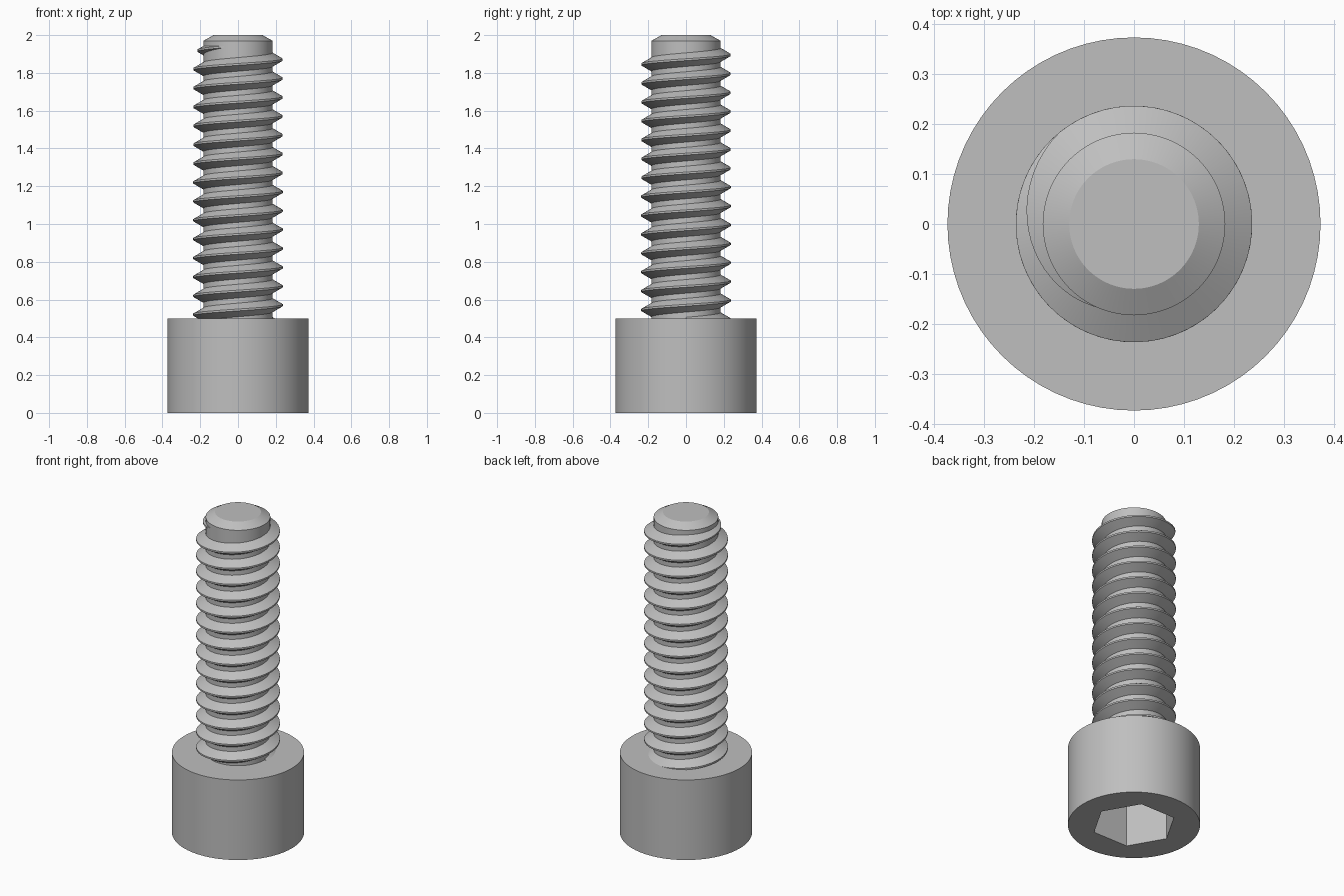
import bpy, bmesh
from math import cos, sin, pi, radians

HEAD_R, HEAD_H = 0.374, 0.5
HEX_R, HEX_DEPTH = 0.24, 0.3
CORE_R, CREST_R, TIP_R = 0.183, 0.237, 0.13
TOP, CHAMFER_Z = 2.0, 1.97
PITCH = 0.1
SEGS = 72

if "Cube" in bpy.data.objects:
    bpy.data.objects.remove(bpy.data.objects["Cube"], do_unlink=True)

steel = bpy.data.materials.new("grey steel")
steel.use_nodes = True
GREY = (0.52, 0.52, 0.52, 1.0)
steel.diffuse_color = GREY
steel.node_tree.nodes["Principled BSDF"].inputs["Base Color"].default_value = GREY


def ring(bm, radius, z, count):
    return [bm.verts.new((radius * cos(2 * pi * i / count),
                          radius * sin(2 * pi * i / count), z)) for i in range(count)]


def skin(bm, a, b):
    """Join two closed rings with quads."""
    n = len(a)
    for i in range(n):
        j = (i + 1) % n
        bm.faces.new((a[i], a[j], b[j], b[i]))


def finish(bm, name):
    bmesh.ops.recalc_face_normals(bm, faces=bm.faces[:])
    mesh = bpy.data.meshes.new(name)
    bm.to_mesh(mesh)
    bm.free()
    mesh.materials.append(steel)
    obj = bpy.data.objects.new(name, mesh)
    bpy.context.collection.objects.link(obj)
    bpy.ops.object.select_all(action='DESELECT')
    obj.select_set(True)
    bpy.context.view_layer.objects.active = obj
    bpy.ops.object.shade_smooth_by_angle(angle=radians(25))
    return obj


# Cylindrical head with a hexagonal socket in its underside
bm = bmesh.new()
low, high = ring(bm, HEAD_R, 0, SEGS), ring(bm, HEAD_R, HEAD_H, SEGS)
mouth, floor = ring(bm, HEX_R, 0, 6), ring(bm, HEX_R, HEX_DEPTH, 6)
skin(bm, low, high)
skin(bm, mouth, floor)
bm.faces.new(high)
bm.faces.new(floor)
rim = [e for e in bm.edges if all(v.co.z < 1e-6 for v in e.verts)]
bmesh.ops.triangle_fill(bm, edges=rim, use_beauty=True)
finish(bm, "socket_head")

# Plain core of the shank with a chamfered tip
bm = bmesh.new()
rings = [ring(bm, r, z, SEGS) for r, z in
         ((CORE_R, HEAD_H - 0.05), (CORE_R, CHAMFER_Z), (TIP_R, TOP))]
for a, b in zip(rings, rings[1:]):
    skin(bm, a, b)
bm.faces.new(rings[0])
bm.faces.new(rings[-1])
finish(bm, "shank_core")

# Helical thread: starts inside the head, fades into the core near the tip
bm = bmesh.new()
PEAK_Z = 0.47                       # crest height at angle zero
STEPS = 60
start, fade, end = 0.0, 14 + 130 / 360, 14 + 255 / 360
count = int((end - start) * STEPS)
root_r = CORE_R - 0.004
sections = []
for i in range(count + 1):
    turn = start + (end - start) * i / count
    grow = 1 - max(0.0, (turn - fade) / (end - fade))
    a, z = 2 * pi * turn, PEAK_Z + PITCH * turn
    crest_r = root_r + (CREST_R - root_r) * max(grow, 0.02)
    half_crest = 0.005
    half_root = half_crest + (crest_r - root_r) * 0.577
    profile = ((root_r, -half_root), (crest_r, -half_crest),
               (crest_r, half_crest), (root_r, half_root))
    sections.append([bm.verts.new((r * cos(a), r * sin(a), z + dz)) for r, dz in profile])
for a, b in zip(sections, sections[1:]):
    skin(bm, a, b)
bm.faces.new(sections[0])
bm.faces.new(sections[-1])
finish(bm, "thread")
